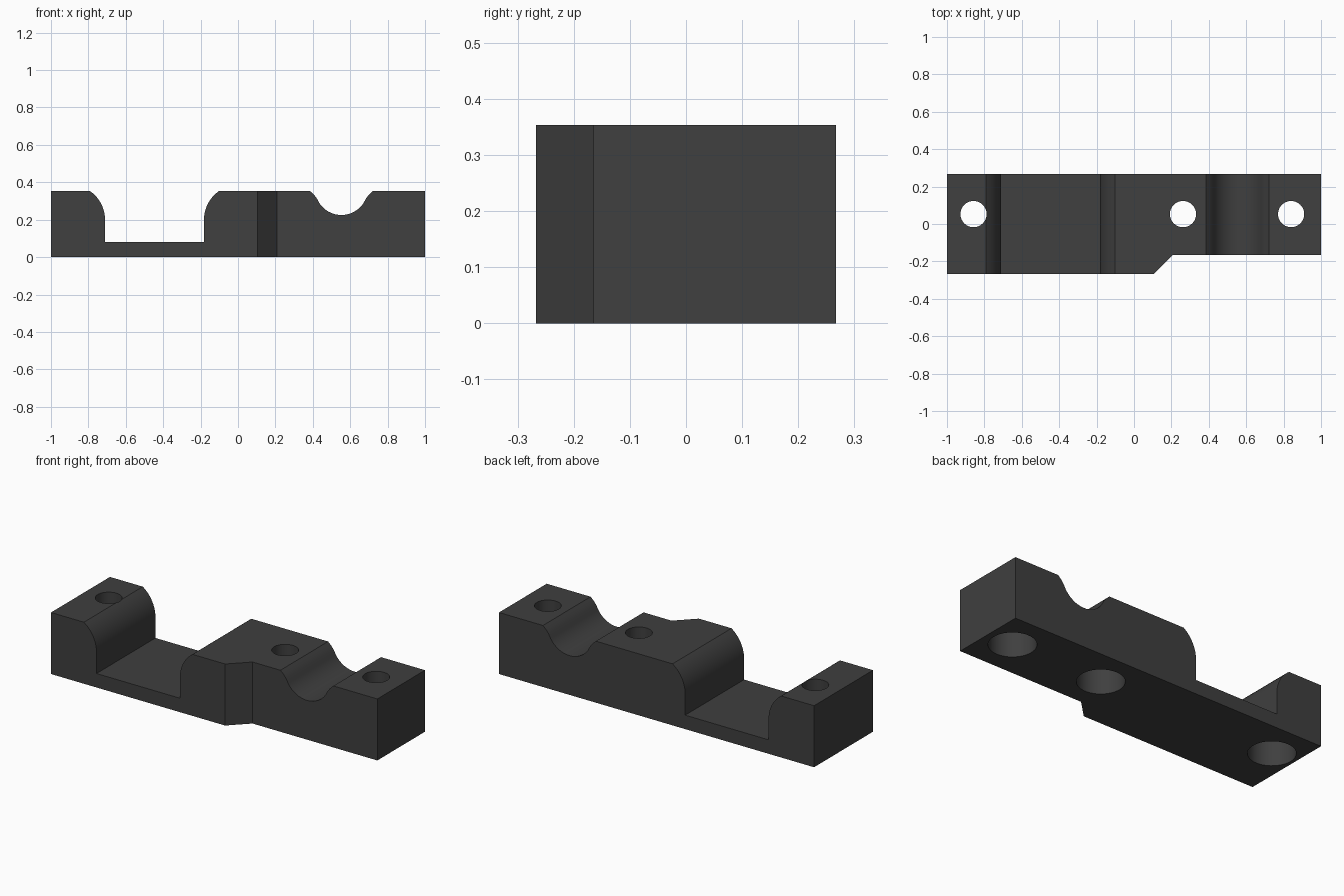
import bpy, bmesh, math

if "Cube" in bpy.data.objects:
    bpy.data.objects.remove(bpy.data.objects["Cube"])

H = 0.353          # block height
FLOOR = 0.08       # thin web under the wide pocket
BACK, FRONT, STEP = 0.267, -0.267, -0.165

dark = bpy.data.materials.new("dark_grey")
dark.diffuse_color = (0.05, 0.05, 0.05, 1)
dark.use_nodes = True
dark.node_tree.nodes["Principled BSDF"].inputs["Base Color"].default_value = dark.diffuse_color


def prism(name, points, direction):
    """Extrude a closed outline of 3D points into a solid."""
    bm = bmesh.new()
    face = bm.faces.new([bm.verts.new(p) for p in points])
    ext = bmesh.ops.extrude_face_region(bm, geom=[face])
    verts = [v for v in ext["geom"] if isinstance(v, bmesh.types.BMVert)]
    bmesh.ops.translate(bm, verts=verts, vec=direction)
    bmesh.ops.recalc_face_normals(bm, faces=bm.faces)
    mesh = bpy.data.meshes.new(name)
    bm.to_mesh(mesh)
    bm.free()
    obj = bpy.data.objects.new(name, mesh)
    bpy.context.collection.objects.link(obj)
    mesh.materials.append(dark)
    return obj


def arc(cx, cz, r, a0, a1, n):
    steps = [math.radians(a0 + (a1 - a0) * i / n) for i in range(n + 1)]
    return [(cx + r * math.cos(a), cz + r * math.sin(a)) for a in steps]


def boolean(target, cutter, operation):
    """Apply a boolean, then remove the cutter."""
    mod = target.modifiers.new("cut", "BOOLEAN")
    mod.operation, mod.solver, mod.object = operation, "EXACT", cutter
    bpy.context.view_layer.objects.active = target
    bpy.ops.object.modifier_apply(modifier=mod.name)
    bpy.data.objects.remove(cutter)


# Side profile: left post, wide pocket with rounded lips, saddle groove
R, LIP = 0.186, 0.2
top = math.degrees(math.asin((H - LIP) / R))
left_lip = arc(-0.711 - R, LIP, R, top, 0, 10)
right_lip = arc(-0.182 + R, LIP, R, 180, 180 - top, 10)
groove_x = 0.553
flare = [(0.168, H), (0.148, 0.335), (0.131, 0.313)]
bowl = arc(groove_x, 0.366, 0.141, 213, 327, 16)
saddle = ([(groove_x - x, z) for x, z in flare] + bowl
          + [(groove_x + x, z) for x, z in reversed(flare)])
profile = ([(-1, 0), (-1, H)] + left_lip + [(-0.711, FLOOR), (-0.182, FLOOR)]
           + right_lip + saddle + [(1, H), (1, 0)])
body = prism("clamp_body", [(x, FRONT, z) for x, z in profile],
             (0, BACK - FRONT, 0))

# Front right corner removed, with a slanted shoulder
notch = [(0.105, FRONT), (0.208, STEP), (1.1, STEP), (1.1, -0.4),
         (-0.028, -0.4)]
boolean(body, prism("notch_cutter", [(x, y, -0.1) for x, y in notch],
                    (0, 0, 0.6)), "DIFFERENCE")

# Screw holes, each widened from below for the screw head
for x in (-0.858, 0.262, 0.84):
    for r, z0, depth in ((0.07, -0.1, 0.6), (0.123, -0.1, 0.29)):
        circle = [(x + r * math.cos(a), 0.053 + r * math.sin(a), z0)
                  for a in (math.tau * i / 48 for i in range(48))]
        boolean(body, prism("hole_cutter", circle, (0, 0, depth)),
                "DIFFERENCE")

# Smooth curves, sharp edges
bpy.ops.object.select_all(action="DESELECT")
body.select_set(True)
bpy.context.view_layer.objects.active = body
bpy.ops.object.shade_smooth_by_angle(angle=math.radians(25))
